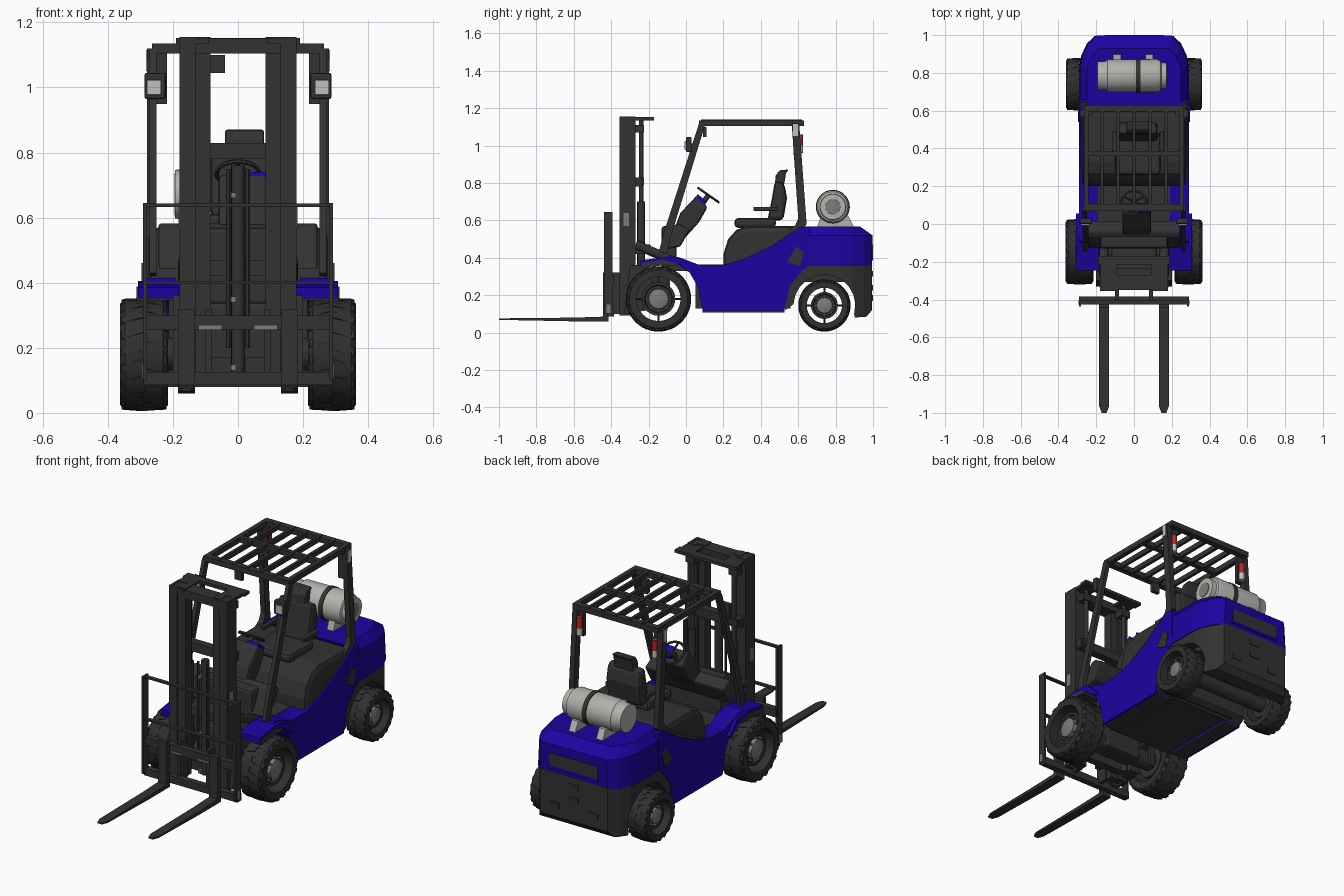
import bpy, bmesh, math
from mathutils import Vector

if "Cube" in bpy.data.objects:
    bpy.data.objects.remove(bpy.data.objects["Cube"])


def material(name, rgb):
    m = bpy.data.materials.new(name)
    m.diffuse_color = (*rgb, 1)
    m.use_nodes = True
    m.node_tree.nodes["Principled BSDF"].inputs["Base Color"].default_value = m.diffuse_color
    return m


BLUE = material("blue paint", (0.012, 0.001, 0.35))
DARK = material("charcoal", (0.032, 0.032, 0.032))
RUBBER = material("rubber", (0.029, 0.029, 0.029))
STEEL = material("steel grey", (0.2, 0.2, 0.19))
TANK = material("tank grey", (0.45, 0.45, 0.42))
LENS = material("lens white", (0.52, 0.52, 0.5))
RED = material("red", (0.5, 0.02, 0.015))


def finish(name, bm, mat, bevel=0, smooth=False):
    bmesh.ops.recalc_face_normals(bm, faces=bm.faces)
    me = bpy.data.meshes.new(name)
    bm.to_mesh(me)
    bm.free()
    me.materials.append(mat)
    ob = bpy.data.objects.new(name, me)
    bpy.context.collection.objects.link(ob)
    if bevel:
        mod = ob.modifiers.new("bevel", 'BEVEL')
        mod.width, mod.segments = bevel, 2
    if smooth:
        bpy.ops.object.select_all(action='DESELECT')
        ob.select_set(True)
        bpy.context.view_layer.objects.active = ob
        bpy.ops.object.shade_smooth_by_angle(angle=math.radians(40))
    return ob


def loft(name, rings, mat, bevel=0, closed=False, smooth=False):
    """Skin equal-length rings of points; cap the ends unless closed."""
    bm = bmesh.new()
    rows = [[bm.verts.new(p) for p in r] for r in rings]
    n = len(rows[0])
    pairs = list(zip(rows, rows[1:])) + ([(rows[-1], rows[0])] if closed else [])
    for a, b in pairs:
        for i in range(n):
            bm.faces.new((a[i], a[(i + 1) % n], b[(i + 1) % n], b[i]))
    if not closed:
        bm.faces.new(rows[0])
        bm.faces.new(rows[-1])
    return finish(name, bm, mat, bevel, smooth)


def prism(name, profile, x0, x1, mat, bevel=0, cuts=(), warp=None):
    """Extrude a (y, z) profile along x, optionally split at y cuts and reshape."""
    ob = loft(name, [[(x, y, z) for y, z in profile] for x in (x0, x1)], mat, bevel)
    if cuts:
        bm = bmesh.new()
        bm.from_mesh(ob.data)
        for c in cuts:
            bmesh.ops.bisect_plane(bm, geom=bm.verts[:] + bm.edges[:] + bm.faces[:],
                                   plane_co=(0, c, 0), plane_no=(0, 1, 0))
        for v in bm.verts:
            v.co.x = warp(v.co)
        bm.to_mesh(ob.data)
        bm.free()
    return ob


def box(name, x0, x1, y0, y1, z0, z1, mat, bevel=0):
    return prism(name, [(y0, z0), (y1, z0), (y1, z1), (y0, z1)], x0, x1, mat, bevel)


def lathe(name, prof, cy, cz, mat, seg=32, closed=False):
    """Revolve (x, radius) points about an axis parallel to x."""
    rings = [[(x, cy + r * math.cos(2 * math.pi * i / seg), cz + r * math.sin(2 * math.pi * i / seg))
              for i in range(seg)] for x, r in prof]
    return loft(name, rings, mat, closed=closed, smooth=True)


def rod(name, p, q, r, mat, seg=10):
    p, q = Vector(p), Vector(q)
    d = (q - p).normalized()
    u = d.orthogonal().normalized()
    w = d.cross(u)
    ang = [2 * math.pi * i / seg for i in range(seg)]
    return loft(name, [[c + r * (u * math.cos(a) + w * math.sin(a)) for a in ang] for c in (p, q)],
                mat, smooth=seg > 6)


# Wheels: tyre with slanted lugs, spoked rim and hub
def wheel(label, s, cy, cz, R, xi, xo):
    k = R / 0.175
    lathe(label + "_tyre", [(s * xi, .118 * k), (s * xi, .156 * k), (s * (xi + .015), .171 * k),
                            (s * (xo - .015), .171 * k), (s * xo, .156 * k), (s * xo, .118 * k)],
          cy, cz, RUBBER, closed=True)
    bm = bmesh.new()
    for i in range(20):
        for side in (0, 1):
            a = 2 * math.pi * (i + side / 2) / 20
            xa, xb = ((xi + xo) / 2, xo - .004) if side else (xi + .004, (xi + xo) / 2)
            vs = []
            for x in (xa, xb):
                sh = .12 * abs(x - (xi + xo) / 2) / ((xo - xi) / 2)
                top = R if abs(x - (xi + xo) / 2) < .01 else R * .965
                for da, r in ((-.08, R * .85), (.08, R * .85), (.07, top), (-.07, top)):
                    t = a + sh + da
                    vs.append(bm.verts.new((s * x, cy + r * math.cos(t), cz + r * math.sin(t))))
            for f in ((0, 1, 2, 3), (4, 5, 6, 7), (0, 1, 5, 4), (1, 2, 6, 5), (2, 3, 7, 6), (3, 0, 4, 7)):
                bm.faces.new([vs[j] for j in f])
    finish(label + "_tread", bm, RUBBER)
    lathe(label + "_rim", [(s * (xi + .02), .085 * k), (s * (xo - .03), .09 * k),
                           (s * (xo - .03), .075 * k), (s * (xo - .045), .07 * k)], cy, cz, DARK)
    lathe(label + "_hub", [(s * (xo - .05), .055 * k), (s * (xo - .022), .053 * k),
                           (s * (xo - .015), .03 * k)], cy, cz, STEEL, 16)
    for i in range(8):
        a = 2 * math.pi * i / 8
        c, d = math.cos(a), math.sin(a)
        rod(label + "_bolt", (s * (xo - .045), cy + .064 * k * c, cz + .064 * k * d),
            (s * (xo - .024), cy + .064 * k * c, cz + .064 * k * d), .006, STEEL, 6)
        if i % 2 == 0:
            rod(label + "_spoke", (s * (xi + .06), cy + .08 * k * c, cz + .08 * k * d),
                (s * (xi + .06), cy + .125 * k * c, cz + .125 * k * d), .006, DARK, 6)


for s in (-1, 1):
    wheel("front_wheel", s, -.147, .18, .175, .215, .362)
    wheel("rear_wheel", s, .74, .145, .14, .24, .36)
rod("front_axle", (-.26, -.147, .18), (.26, -.147, .18), .05, DARK, 16)
rod("rear_axle", (-.27, .74, .145), (.27, .74, .145), .04, DARK, 16)

# Chassis and counterweight
box("chassis_core", -.21, .21, .05, .56, .13, .35, DARK)
box("transmission", -.12, .12, -.2, -.09, .13, .34, DARK, .015)
box("rear_core", -.22, .22, .5, .9, .27, .4, DARK)
taper = lambda c: math.copysign(abs(c.x) - .075 * (max(0, c.y - .83) / .165) ** 2, c.x)
arch = [(.74 + .165 * math.cos(a), .145 + .165 * math.sin(a))
        for a in [math.radians(-15 + 17.5 * i) for i in range(12)]]
prism("lower_counterweight", [(.965, .085), (.995, .12), (.995, .365), (.6, .365), (.53, .25), (.53, .12)]
      + arch[::-1] + [(.9, .08)], -.285, .285, DARK, cuts=(.83, .89, .95), warp=taper)


def outline(z, pts):
    return [(x, y, z) for x, y in pts] + [(-x, y, z) for x, y in pts[::-1]]


loft("counterweight", [outline(.355, [(.29, .62), (.29, .83), (.28, .89), (.25, .955), (.21, .993)]),
                       outline(.52, [(.285, .62), (.285, .83), (.272, .89), (.245, .95), (.2, .997)]),
                       outline(.567, [(.25, .6), (.25, .81), (.24, .85), (.22, .89), (.185, .93)])], BLUE)
box("rear_grille", -.15, .15, .99, 1.0, .4, .47, DARK)
box("grille_lip", -.155, .155, .99, 1.0, .385, .4, BLUE)
for x, z in ((0, .3), (0, .225), (-.12, .17), (.12, .17)):
    box("rear_pocket", x - .03, x + .03, .985, .999, z, z + .03, RUBBER)

# Blue side bodies, wheel covers and side vents
side = [(-.12, .385), (-.09, .415), (-.03, .40), (.07, .362), (.2, .362), (.3, .39), (.45, .46), (.61, .565),
        (.66, .565), (.66, .36), (.62, .33), (.555, .25), (.525, .115), (.09, .115), (.065, .24), (.02, .32),
        (-.05, .37)]
fender = [(-.245, .352), (-.12, .372), (-.04, .365), (.04, .305), (.055, .32), (-.02, .395), (-.11, .405), (-.245, .385)]
lip = [(-.24, .345), (-.12, .36), (-.05, .355), (-.04, .366), (-.12, .388), (-.24, .372)]
for s in (-1, 1):
    prism("side_body", side, s * .19, s * .29, BLUE)
    box("underside_plate", s * .185, s * .272, .088, .527, .108, .117, DARK)
    box("inner_wheel_guard", s * .185, s * .213, -.1, -.085, .12, .36, DARK)
    prism("front_fender", fender, s * .18, s * .308, BLUE)
    prism("fender_lip", lip, s * .2, s * .312, DARK)
    prism("side_vent", [(.54, .38), (.61, .355), (.63, .43), (.59, .46)], s * .285, s * .296, DARK)

# Cowl, floor and seat hood
box("front_cowl", -.18, .18, -.13, -.05, .33, .57, DARK, .015)
box("floor_plate", -.19, .19, -.1, .25, .33, .365, DARK)
prism("dashboard", [(-.13, .44), (-.1, .5), (-.07, .57), (-.04, .585), (.02, .55), (-.03, .46)], -.245, .245, DARK, .01)
prism("steering_console", [(-.1, .45), (-.03, .64), (.06, .735), (.115, .67), (.07, .59), (-.02, .49)],
      -.06, .09, DARK, .012)
prism("console_trim", [(.04, .705), (.063, .74), (.11, .70), (.1, .685)], .02, .088, BLUE)
prism("seat_hood", [(.2, .32), (.2, .42), (.225, .5), (.27, .55), (.33, .57), (.6, .57), (.62, .32)],
      -.275, .275, DARK, .03)

# Steering wheel
sc, tilt = Vector((0, .12, .735)), math.radians(-35)
ey, ex = Vector((0, math.cos(tilt), math.sin(tilt))), Vector((1, 0, 0))
en = ex.cross(ey)
loft("steering_wheel", [[sc + (ex * math.cos(a) + ey * math.sin(a)) * (.066 + .007 * math.cos(b))
                         + en * .007 * math.sin(b) for b in [math.pi * j / 3 for j in range(6)]]
                        for a in [math.pi * i / 12 for i in range(24)]], DARK, closed=True, smooth=True)
rod("steering_column", sc, sc - en * .08, .014, DARK)
for a in (0.5, 2.64, 4.71):
    rod("steering_spoke", sc, sc + (ex * math.cos(a) + ey * math.sin(a)) * .066, .006, DARK, 6)

# Operator seat
box("seat_cushion", -.1, .14, .26, .48, .56, .612, DARK, .018)
prism("seat_back", [(.435, .6), (.52, .6), (.54, .72), (.525, .8), (.475, .81), (.46, .72)], -.085, .125, DARK, .02)
prism("headrest", [(.475, .79), (.525, .79), (.535, .855), (.55, .872), (.5, .868), (.48, .84)], -.04, .08, DARK, .008)
for x in (-.115, .135):
    box("armrest", x, x + .025, .36, .49, .65, .672, DARK, .006)

# Overhead guard
rear_post = [(.565, 1.12), (.605, 1.12), (.645, .58), (.62, .545), (.45, .435), (.3, .37), (.22, .36), (.3, .405),
             (.44, .475), (.585, .575), (.6, .61)]
for s in (-1, 1):
    prism("front_pillar", [(-.145, .43), (-.1, .42), (-.085, .5), (.105, 1.12), (.07, 1.12), (-.12, .53)],
          s * .25, s * .272, DARK)
    prism("rear_pillar", rear_post, s * .25, s * .28, DARK)
    box("pillar_label", s * .275, s * .283, .572, .598, 1.05, 1.115, LENS)
    box("roof_rail", s * .24, s * .265, .07, .63, 1.105, 1.135, DARK)
    # lamps on the guard
    box("lamp_housing", s * .222, s * .287, 0, .03, .965, 1.045, DARK, .006)
    box("lamp_lens", s * .236, s * .28, -.008, .002, .977, 1.023, LENS, .003)
    rod("lamp_bracket", (s * .262, .02, 1.0), (s * .262, .06, 1.0), .01, DARK)
    box("tail_lamp_mount", s * .218, s * .255, .575, .597, .95, 1.11, DARK)
    rod("tail_lamp_red", (s * .234, .61, 1.0), (s * .234, .61, 1.06), .015, RED)
    rod("tail_lamp_white", (s * .234, .61, .96), (s * .234, .61, 1.0), .015, LENS)
for y, w in ((.07, .035), (.36, .025), (.595, .035)):
    box("roof_cross_bar", -.25, .25, y, y + w, 1.105, 1.135, DARK)
for i in range(5):
    x = -.17 + .085 * i
    box("roof_slat", x - .008, x + .008, .08, .62, 1.11, 1.138, DARK)
box("mirror", -.085, -.04, .09, .11, 1.045, 1.1, DARK)

# Gas tank on its cradle
lathe("gas_tank", [(-.195, .05), (-.194, .075), (-.15, .077), (-.14, .086), (.12, .088), (.14, .08),
                   (.145, .07), (.172, .068), (.173, .05)], .785, .672, TANK)
lathe("tank_strap", [(.01, .08), (.01, .091), (.035, .091), (.035, .08)], .785, .672, DARK, closed=True)
lathe("tank_end", [(.165, .042), (.176, .04)], .785, .672, STEEL, 16)
for x in (-.1, .07):
    prism("tank_cradle", [(.7, .56), (.9, .56), (.87, .62), (.72, .62)], x - .01, x + .03, TANK)

# Mast: outer and inner channels, cross members, cylinders and chains
for s in (-1, 1):
    box("outer_mast_flange", s * .165, s * .18, -.355, -.27, .09, 1.155, DARK)
    box("outer_mast_web", s * .12, s * .18, -.285, -.27, .09, 1.155, DARK)
    box("inner_mast_rail", s * .085, s * .135, -.345, -.29, .1, 1.155, DARK)
    box("mast_front_lip", s * .13, s * .18, -.355, -.34, .09, 1.155, DARK)
    box("mast_top_arm", s * .09, s * .18, -.355, -.17, 1.135, 1.152, DARK)
    rod("lift_cylinder", (s * .13, -.24, .12), (s * .13, -.24, .7), .021, DARK)
    rod("lift_ram", (s * .13, -.24, .7), (s * .13, -.24, 1.14), .012, DARK)
    for z in (.79, 1.07):
        box("cylinder_clamp", s * .105, s * .16, -.28, -.225, z, z + .04, DARK)
    prism("mast_foot", [(-.33, .1), (-.2, .12), (-.16, .2), (-.2, .36), (-.3, .36)], s * .14, s * .2, DARK)
    rod("tilt_cylinder", (s * .16, -.27, .47), (s * .16, -.08, .39), .025, DARK)
    rod("lift_chain", (s * .03, -.31, .2), (s * .03, -.31, .75), .007, DARK, 6)
    box("mast_label", s * .179, s * .183, -.335, -.305, .57, .64, STEEL)
box("mast_top_plate", -.19, .19, -.215, -.17, 1.135, 1.152, DARK)
box("mast_top_bar", -.18, .18, -.35, -.27, 1.105, 1.15, DARK)
for z, y in ((.12, -.235), (.42, -.19), (.78, -.235)):
    box("mast_cross_member", -.17, .17, -.28, y, z, z + .05, DARK)
rod("free_lift_cylinder", (0, -.29, .12), (0, -.29, .76), .021, DARK, 14)
for z in (.13, .34, .66):
    box("hose_fitting", -.022, -.006, -.322, -.3, z, z + .018, STEEL)

# Fork carriage, load guard and forks
for z0, z1 in ((.255, .3), (.085, .125)):
    box("carriage_bar", -.29, .29, -.42, -.385, z0, z1, DARK)
for s in (-1, 1):
    box("load_guard_post", s * .28, s * .292, -.438, -.392, .1, .645, DARK)
    box("post_label", s * .288, s * .295, -.425, -.405, .105, .15, STEEL)
    box("carriage_pin", s * .05, s * .12, -.424, -.41, .257, .268, STEEL)
    box("carriage_plate", s * .08, s * .1, -.4, -.33, .1, .32, DARK)
    fork = [(-.445, .32), (-.42, .32), (-.415, .06), (-.6, .06), (-1, .068), (-1, .076), (-.6, .08), (-.445, .085)]
    prism("fork", fork, s * .132, s * .184, DARK, cuts=(-.965,),
          warp=lambda c, s=s: s * .158 + (c.x - s * .158) * (.5 if c.y < -.99 else 1))
for z in (.4, .637):
    box("load_guard_bar", -.29, .29, -.425, -.405, z - .004, z + .006, DARK)
